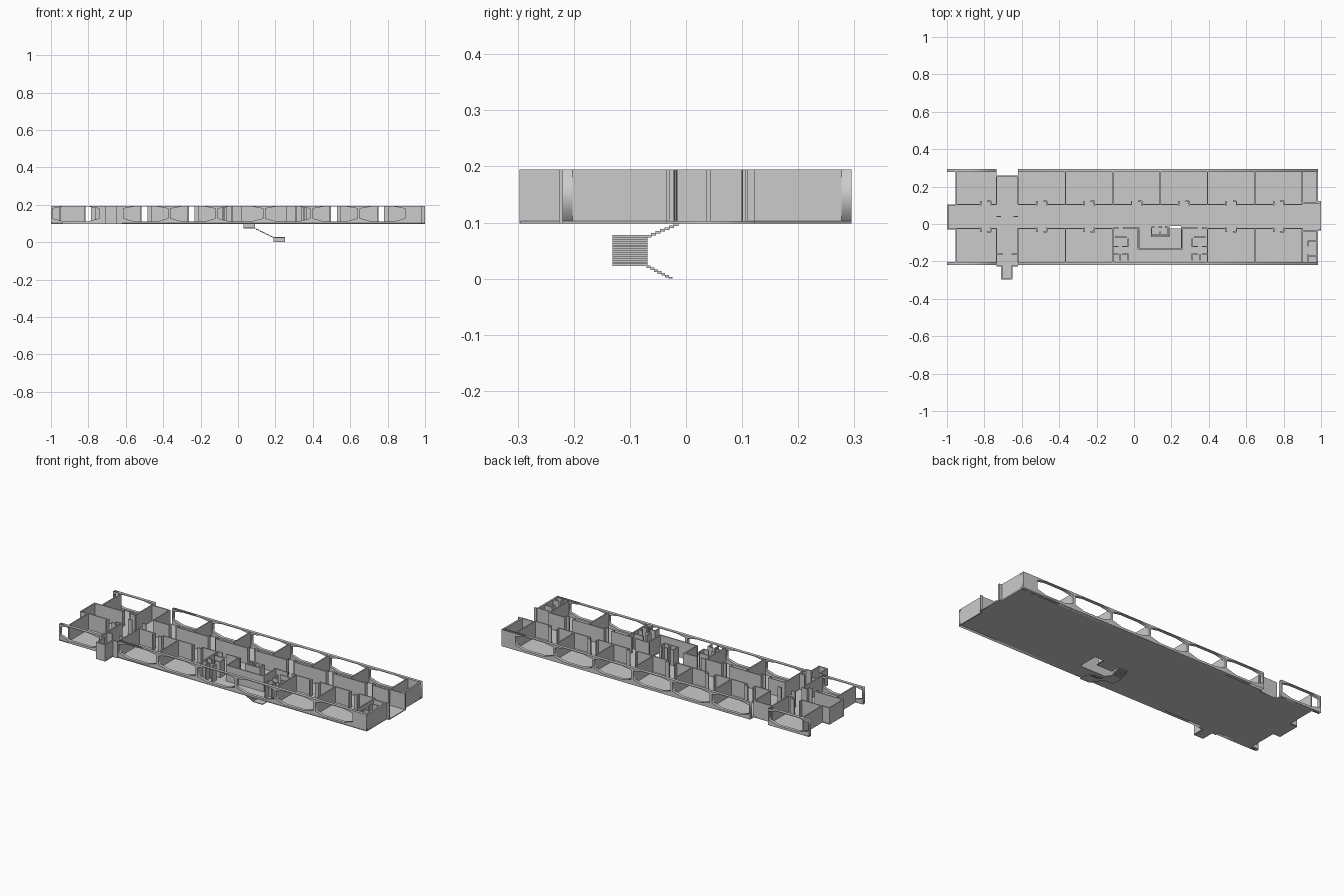
import bpy
from mathutils import Matrix

if "Cube" in bpy.data.objects:
    bpy.data.objects.remove(bpy.data.objects["Cube"])

Z0, ZF, Z1 = 0.098, 0.103, 0.195   # slab bottom, floor level, wall top
T = 0.007                          # partition thickness


def mesh_object(name, boxes):
    """One object made from a list of (x0, x1, y0, y1, z0, z1) boxes."""
    verts, faces = [], []
    for x0, x1, y0, y1, z0, z1 in boxes:
        n = len(verts)
        verts += [(x, y, z) for z in (z0, z1)
                  for x, y in ((x0, y0), (x1, y0), (x1, y1), (x0, y1))]
        faces += [tuple(n + i for i in f) for f in
                  ((3, 2, 1, 0), (4, 5, 6, 7), (0, 1, 5, 4),
                   (1, 2, 6, 5), (2, 3, 7, 6), (3, 0, 4, 7))]
    me = bpy.data.meshes.new(name)
    me.from_pydata(verts, [], faces)
    ob = bpy.data.objects.new(name, me)
    bpy.context.collection.objects.link(ob)
    return ob


def plate(name, loops, thick, matrix):
    """Flat filled outline; later loops cut holes. Converted to a mesh."""
    cu = bpy.data.curves.new(name, 'CURVE')
    cu.dimensions = '2D'
    cu.fill_mode = 'BOTH'
    cu.extrude = thick / 2
    for pts in loops:
        sp = cu.splines.new('POLY')
        sp.points.add(len(pts) - 1)
        for p, (x, y) in zip(sp.points, pts):
            p.co = (x, y, 0, 1)
        sp.use_cyclic_u = True
    ob = bpy.data.objects.new(name, cu)
    bpy.context.collection.objects.link(ob)
    ob.matrix_world = matrix
    bpy.ops.object.select_all(action='DESELECT')
    ob.select_set(True)
    bpy.context.view_layer.objects.active = ob
    bpy.ops.object.convert(target='MESH')


def wx(x0, x1, y):
    return (x0, x1, y - T / 2, y + T / 2, Z0, Z1)


def wy(x, y0, y1):
    return (x - T / 2, x + T / 2, y0, y1, Z0, Z1)


# Floor slab with the stair opening
outline = [(-1, -.22), (-.73, -.22), (-.71, -.22), (-.71, -.295), (-.65, -.295),
           (-.65, -.22), (.985, -.22), (.985, -.035), (1, -.035), (1, .122),
           (.985, .122), (.985, .295), (-.62, .295), (-.62, .26), (-.735, .26),
           (-.735, .295), (-1, .295), (-1, .277), (-.95, .277), (-.95, .105),
           (-1, .105), (-1, -.03), (-.95, -.03), (-.95, -.202), (-1, -.202)]
stair_hole = [(.03, -.13), (.25, -.13), (.25, -.012), (.19, -.012),
              (.19, -.07), (.09, -.07), (.09, -.015), (.03, -.015)]
plate("floor_slab", [outline, stair_hole], ZF - Z0,
      Matrix.Translation((0, 0, (Z0 + ZF) / 2)))

# Long facades with chamfered window openings
grid = [-.62 + .2533 * i for i in range(7)]


def window(a, b):
    c, l, r = .06, a + .007, b - .007
    return [(l, .128), (l + c, .111), (r - c, .111), (r, .128),
            (r, .180), (r - c, .191), (l + c, .191), (l, .180)]


def rect(a, b):
    return [(a, Z0), (b, Z0), (b, Z1), (a, Z1)]


upright = Matrix(((1, 0, 0, 0), (0, 0, -1, 0), (0, 1, 0, 0), (0, 0, 0, 1)))
for side, y in (("front", -.211), ("back", .286)):
    m = Matrix.Translation((0, y, 0)) @ upright
    plate(side + "_facade_short", [rect(-1, -.735), window(-1, -.735)], .018, m)
    plate(side + "_facade_long", [rect(-.62, .985)] +
          [window(a, b) for a, b in zip(grid, grid[1:])], .018, m)

# Room partitions across the building
cross = []
for x in [-.95, -.735] + grid:
    cross.append(wy(x, .105, .257 if x in (-.735, grid[0]) else .28))
    if abs(x - .14) > .01:
        cross.append(wy(x, -.205, -.022))
mesh_object("room_partitions", cross)

# Corridor walls with recessed door openings
corridor, stubs = [], []
for y, s in ((.104, 1), (-.024, -1)):
    for i, (a, b) in enumerate([(-.95, -.735)] + list(zip(grid, grid[1:]))):
        if s < 0 and i in (3, 4):
            continue
        d0 = a + (.13 if i == 0 else .10)
        d1 = d0 + .055
        corridor += [wx(a, d0, y), wx(d1, b, y)]
        for x in (d0, d1):
            stubs.append(wy(x, *sorted((y - s * .004, y + s * .02))))
        stubs.append(wx(d1 - .02, d1, y + s * .018))
mesh_object("corridor_walls", corridor)
mesh_object("door_recesses", stubs)

# Closed left end and open right end of the corridor
mesh_object("corridor_ends", [
    wy(-.9965, -.03, .105), wx(-1, -.95, -.0265), wx(-1, -.95, .1015),
    (.985, 1, -.035, -.029, Z0, Z1), (.985, 1, .11, .122, Z0, Z1),
    (.9, .985, .11, .117, Z0, Z1), (.9, .985, -.042, -.035, Z0, Z1)])

# Right gable walls and small service rooms
mesh_object("right_gable", [
    (.975, .985, -.22, -.035, Z0, Z1), (.975, .985, .11, .295, Z0, Z1)])
mesh_object("right_service_rooms", [
    wy(.93, -.20, -.16), wy(.93, -.12, -.09), wx(.93, .975, -.17),
    wx(.93, .975, -.09)])

# Cross stairwell at the left: rear wall and projecting front bay
mesh_object("left_stairwell", [
    wx(-.735, -.62, .256), wx(-.735, -.70, -.16), wx(-.655, -.62, -.16),
    wx(-.735, -.71, .04), wx(-.645, -.62, .04),
    wx(-.735, -.705, -.2225), wx(-.655, -.62, -.2225),
    wy(-.7065, -.295, -.222), wy(-.6535, -.295, -.222), wx(-.71, -.65, -.2935)])

# Central core around the stairs and the lift shafts
mesh_object("stair_core", [
    wy(.022, -.13, -.022), wy(.258, -.13, -.022), wx(.018, .262, -.133),
    wx(-.03, .03, -.02), wx(.25, .31, -.02)])
mesh_object("lift_shafts", [
    wy(.094, -.062, -.016), wy(.14, -.062, -.04), wy(.182, -.062, -.016),
    wx(.09, .186, -.06), wx(.094, .11, -.018), wx(.13, .15, -.018),
    wx(.167, .182, -.018)])

# Washrooms beside the core, mirrored
wash = []
for edge, s in ((grid[2], 1), (grid[4], -1)):
    def span(a, b):
        return sorted((edge + s * a, edge + s * b))
    wash += [wx(*span(0, .03), -.022), wx(*span(.055, .085), -.022),
             wx(*span(.012, .072), -.068), wy(edge + s * .082, -.12, -.078),
             wx(*span(0, .03), -.12), wx(*span(.05, .085), -.12),
             wx(*span(0, .03), -.16), wx(*span(.05, .085), -.16)]
    wash += [wy(edge + s * d, -.195, -.16) for d in (.04, .082)]
mesh_object("washrooms", wash)

# Stairs going down: three flights and two landings
upper, middle, lower = [], [], []
for i in range(7):
    y, z = -.07 + .008 * i, .078 + .0034 * i
    upper.append((.03, .09, y, y + .0085, z - .0045, z))
for i in range(14):
    x, z = .09 + .1 / 14 * i, .0745 - .0035 * i
    middle.append((x, x + .0076, -.131, -.069, z - .0045, z))
for i in range(7):
    y, z = -.07 + .0065 * i, .0235 - .0034 * i
    lower.append((.19, .25, y, y + .007, max(0, z - .0045), z))
mesh_object("upper_flight", upper)
mesh_object("middle_flight", middle)
mesh_object("lower_flight", lower)
mesh_object("stair_landings", [
    (.03, .09, -.131, -.069, .0735, .078), (.19, .25, -.131, -.069, .0225, .027)])
# Lowest tread resting on the ground
mesh_object("bottom_tread", [(.19, .25, -.031, -.024, 0, .0032)])
